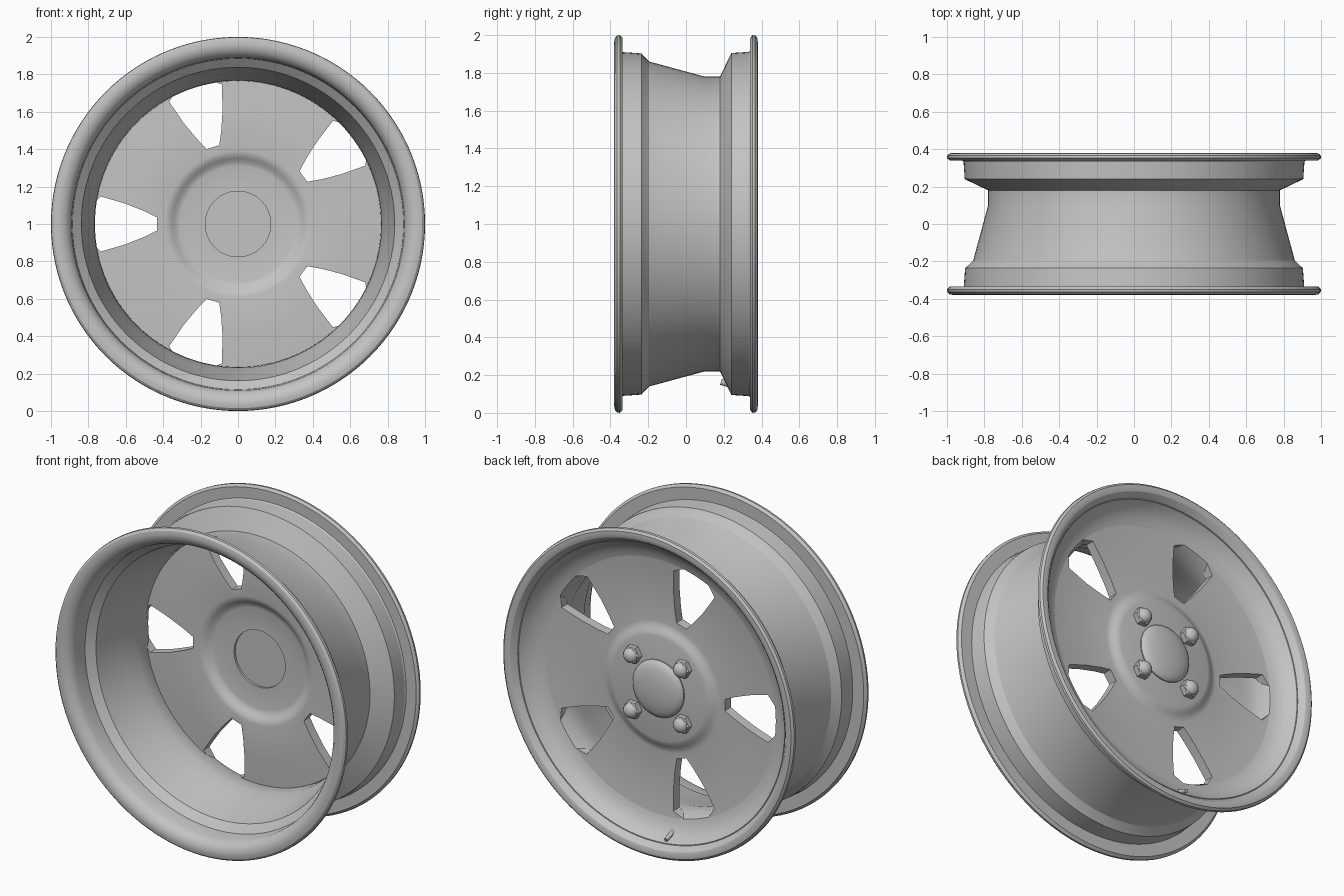
import bpy, bmesh, math
from mathutils import Matrix, Vector

if "Cube" in bpy.data.objects:
    bpy.data.objects.remove(bpy.data.objects["Cube"])

# One bare metal colour
metal = bpy.data.materials.new("bare_metal_grey")
metal.diffuse_color = (0.55, 0.55, 0.54, 1.0)
metal.use_nodes = True
metal.node_tree.nodes["Principled BSDF"].inputs["Base Color"].default_value = metal.diffuse_color
CENTRE = Vector((0, 0, 1))


def finish(name, bm, smooth=True):
    bmesh.ops.remove_doubles(bm, verts=bm.verts, dist=1e-5)
    bmesh.ops.recalc_face_normals(bm, faces=bm.faces)
    mesh = bpy.data.meshes.new(name)
    bm.to_mesh(mesh)
    bm.free()
    mesh.materials.append(metal)
    ob = bpy.data.objects.new(name, mesh)
    bpy.context.collection.objects.link(ob)
    if smooth:
        shade(ob)
    return ob


def select(ob):
    bpy.ops.object.select_all(action='DESELECT')
    ob.select_set(True)
    bpy.context.view_layer.objects.active = ob


def shade(ob, angle=28):
    select(ob)
    bpy.ops.object.shade_smooth_by_angle(angle=math.radians(angle))


def lathe(name, profile, closed, steps=120, smooth=True, at=CENTRE):
    """Spin (radius, y) points around the y axis through a centre."""
    bm = bmesh.new()
    rings = []
    for k in range(steps):
        a = 2 * math.pi * k / steps
        rings.append([bm.verts.new(at + Vector((r * math.cos(a), y, r * math.sin(a))))
                      for r, y in profile])
    n = len(profile)
    for k in range(steps):
        p, q = rings[k], rings[(k + 1) % steps]
        for i in range(n if closed else n - 1):
            j = (i + 1) % n
            bm.faces.new((p[i], p[j], q[j], q[i]))
    bmesh.ops.dissolve_degenerate(bm, dist=1e-6, edges=bm.edges)
    return finish(name, bm, smooth)


# Rim barrel with both flanges: outer side front to back, then inner side back to front
lathe("rim_barrel", [
    (0.985, -0.335), (0.91, -0.335), (0.903, -0.235), (0.89, -0.225), (0.86, -0.195),
    (0.78, 0.10), (0.78, 0.18), (0.905, 0.24), (0.912, 0.34), (0.985, 0.34),
    (1.0, 0.352), (0.998, 0.366), (0.985, 0.378), (0.965, 0.38), (0.945, 0.374),
    (0.925, 0.352), (0.905, 0.322), (0.88, 0.292), (0.85, 0.27), (0.815, 0.255),
    (0.79, 0.248), (0.765, 0.19), (0.768, 0.10), (0.79, 0.02), (0.838, -0.195),
    (0.885, -0.235), (0.89, -0.325), (0.90, -0.348), (0.92, -0.368), (0.945, -0.378),
    (0.965, -0.38), (0.985, -0.376), (0.998, -0.364), (1.0, -0.35)], True)

# Spoke disc with a raised hub, hollow and slightly recessed on the front
disc = lathe("spoke_disc", [
    (0, 0.225), (0.175, 0.225), (0.175, 0.212), (0.31, 0.212), (0.33, 0.207),
    (0.35, 0.192), (0.37, 0.179), (0.39, 0.175), (0.60, 0.18), (0.775, 0.19),
    (0.82, 0.225), (0.82, 0.253), (0.79, 0.248), (0.60, 0.24), (0.40, 0.235),
    (0.38, 0.238), (0.36, 0.248), (0.34, 0.26), (0.32, 0.265), (0, 0.265)], False, smooth=False)

# Five tapered windows cut through the disc
half = [(0.432, 0.035), (0.50, 0.068), (0.60, 0.108), (0.735, 0.148), (0.79, 0.085)]
outline = half + [(r, -w) for r, w in reversed(half)]
bm = bmesh.new()
for k in range(5):
    turn = Matrix.Translation(CENTRE) @ Matrix.Rotation(math.pi + k * math.tau / 5, 4, 'Y')
    front = [bm.verts.new(turn @ Vector((r, 0.05, w))) for r, w in outline]
    back = [bm.verts.new(turn @ Vector((r, 0.36, w))) for r, w in outline]
    bm.faces.new(front)
    bm.faces.new(back[::-1])
    for i in range(len(outline)):
        j = (i + 1) % len(outline)
        bm.faces.new((front[i], back[i], back[j], front[j]))
cutter = finish("window_cutter", bm, smooth=False)
cutter.hide_render = True
mod = disc.modifiers.new("windows", 'BOOLEAN')
mod.operation = 'DIFFERENCE'
mod.solver = 'EXACT'
mod.object = cutter
select(disc)
bpy.ops.object.modifier_apply(modifier=mod.name)
bpy.data.objects.remove(cutter)
shade(disc)

# Domed centre cap
cap = [(0.175, 0.255), (0.175, 0.272)]
cap += [(0.17 * math.cos(t * math.pi / 16), 0.275 + 0.04 * math.sin(t * math.pi / 16))
        for t in range(1, 8)] + [(0, 0.315)]
lathe("centre_cap", cap, False, 64)

# Four wheel nuts: hexagonal body with a rounded top
for k in range(4):
    a = math.pi / 4 + k * math.pi / 2
    at = CENTRE + Vector((0.242 * math.cos(a), 0, 0.242 * math.sin(a)))
    lathe(f"nut_body_{k + 1}", [(0.056, 0.255), (0.056, 0.295), (0.046, 0.303), (0, 0.303)],
          False, 6, smooth=False, at=at)
    dome = [(0.045 * math.cos(t * math.pi / 12), 0.298 + 0.036 * math.sin(t * math.pi / 12))
            for t in range(6)] + [(0, 0.334)]
    lathe(f"nut_dome_{k + 1}", dome, False, 20, at=at)

# Valve stem passing through the back lip near the bottom
start, end = Vector((-0.1, 0.185, 0.165)), Vector((-0.1, 0.34, 0.115))
axis = end - start
bm = bmesh.new()
bmesh.ops.create_cone(bm, cap_ends=True, segments=16, radius1=0.017, radius2=0.012,
                      depth=axis.length,
                      matrix=Matrix.Translation((start + end) / 2)
                      @ axis.to_track_quat('Z', 'Y').to_matrix().to_4x4())
finish("valve_stem", bm)
